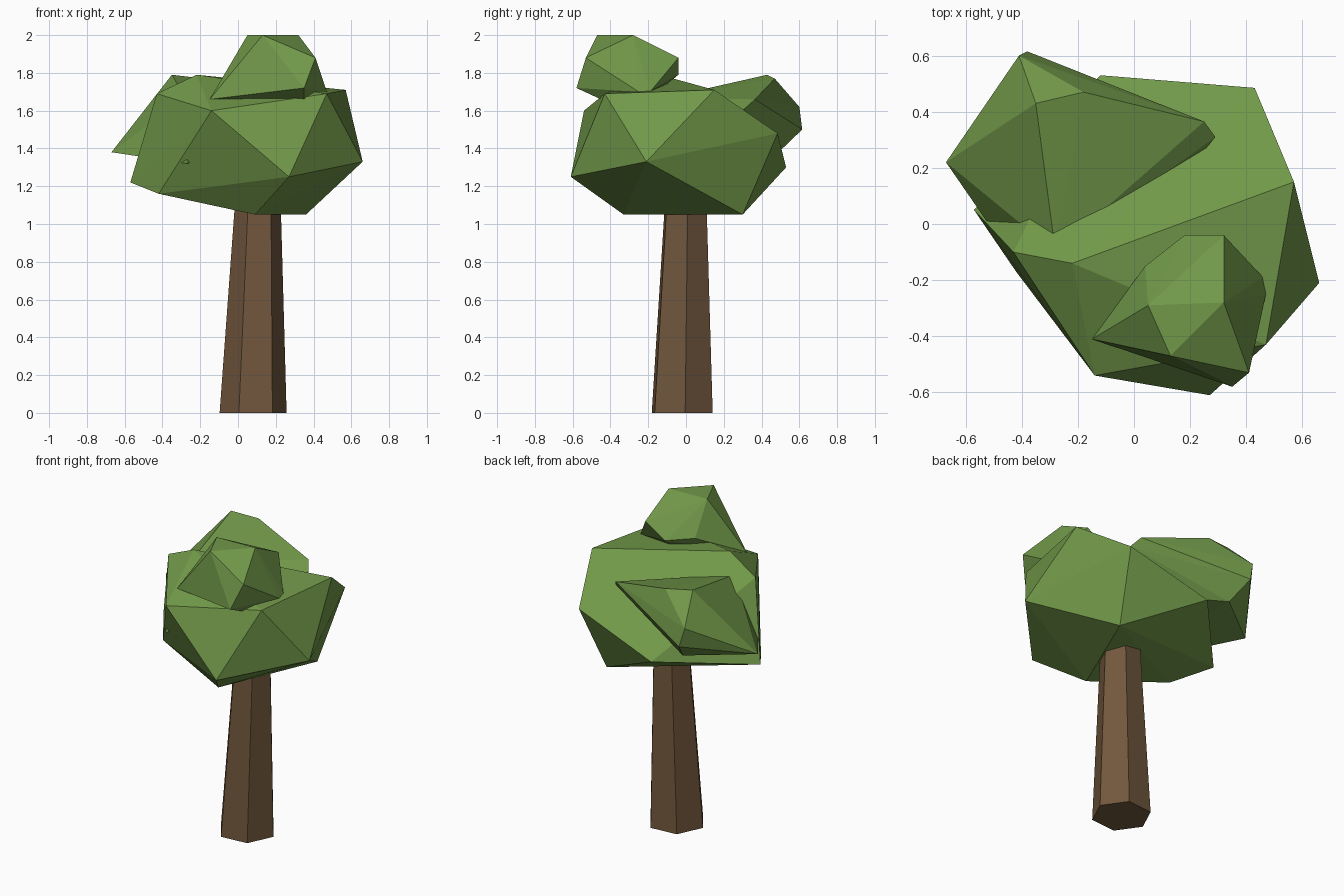
import bpy, bmesh, math


def material(name, rgb):
    m = bpy.data.materials.new(name)
    m.diffuse_color = (*rgb, 1)
    return m


leaf = material("leaf green", (0.165, 0.315, 0.067))
bark = material("bark brown", (0.165, 0.095, 0.046))


def hull(name, points, mat):
    """Faceted solid wrapped around a few corner points."""
    bm = bmesh.new()
    for p in points:
        bm.verts.new(p)
    res = bmesh.ops.convex_hull(bm, input=bm.verts[:])
    loose = [v for v in bm.verts if not v.link_faces]
    bmesh.ops.delete(bm, geom=loose, context='VERTS')
    bmesh.ops.recalc_face_normals(bm, faces=bm.faces[:])
    me = bpy.data.meshes.new(name)
    bm.to_mesh(me)
    bm.free()
    me.materials.append(mat)
    ob = bpy.data.objects.new(name, me)
    bpy.context.collection.objects.link(ob)
    return ob


def ring(cx, cy, r, z, turn):
    return [(cx + r * math.cos(math.radians(turn + 60 * i)),
             cy + r * math.sin(math.radians(turn + 60 * i)), z) for i in range(6)]


# Tapered, slightly leaning six-sided trunk
hull("trunk", ring(0.08, -0.02, 0.178, 0, 5) + ring(0.107, 0.0, 0.117, 1.2, 5), bark)

# Large main crown
hull("main_crown", [
    (-0.57, 0.05, 1.22), (-0.42, -0.17, 1.16), (0.09, -0.33, 1.05), (0.36, 0.30, 1.05),
    (0.66, -0.21, 1.33), (0.27, -0.61, 1.25), (-0.14, -0.54, 1.60), (0.47, -0.43, 1.69),
    (0.57, 0.15, 1.71), (0.43, 0.485, 1.48), (-0.12, 0.53, 1.30), (-0.43, -0.10, 1.69),
    (-0.22, -0.14, 1.79)], leaf)

# Small clump on top, towards the front
hull("top_clump", [
    (0.13, -0.47, 2.0), (0.32, -0.28, 2.0), (0.05, -0.29, 2.0), (0.41, -0.53, 1.88),
    (0.35, -0.58, 1.72), (-0.15, -0.41, 1.66), (0.32, -0.04, 1.88), (0.18, -0.04, 1.79),
    (0.46, -0.19, 1.70), (0.47, -0.25, 1.70), (0.04, -0.15, 1.80), (0.35, -0.45, 1.66),
    (0.20, -0.25, 1.62)], leaf)

# Wide clump at the back left
hull("back_left_clump", [
    (-0.67, 0.22, 1.38), (-0.41, 0.60, 1.62), (-0.38, 0.615, 1.50), (-0.35, 0.43, 1.79),
    (-0.18, 0.47, 1.77), (0.25, 0.365, 1.66), (0.29, 0.31, 1.61), (-0.28, -0.10, 1.67),
    (-0.27, -0.36, 1.32), (-0.32, 0.49, 1.38), (0.10, 0.20, 1.40)], leaf)
